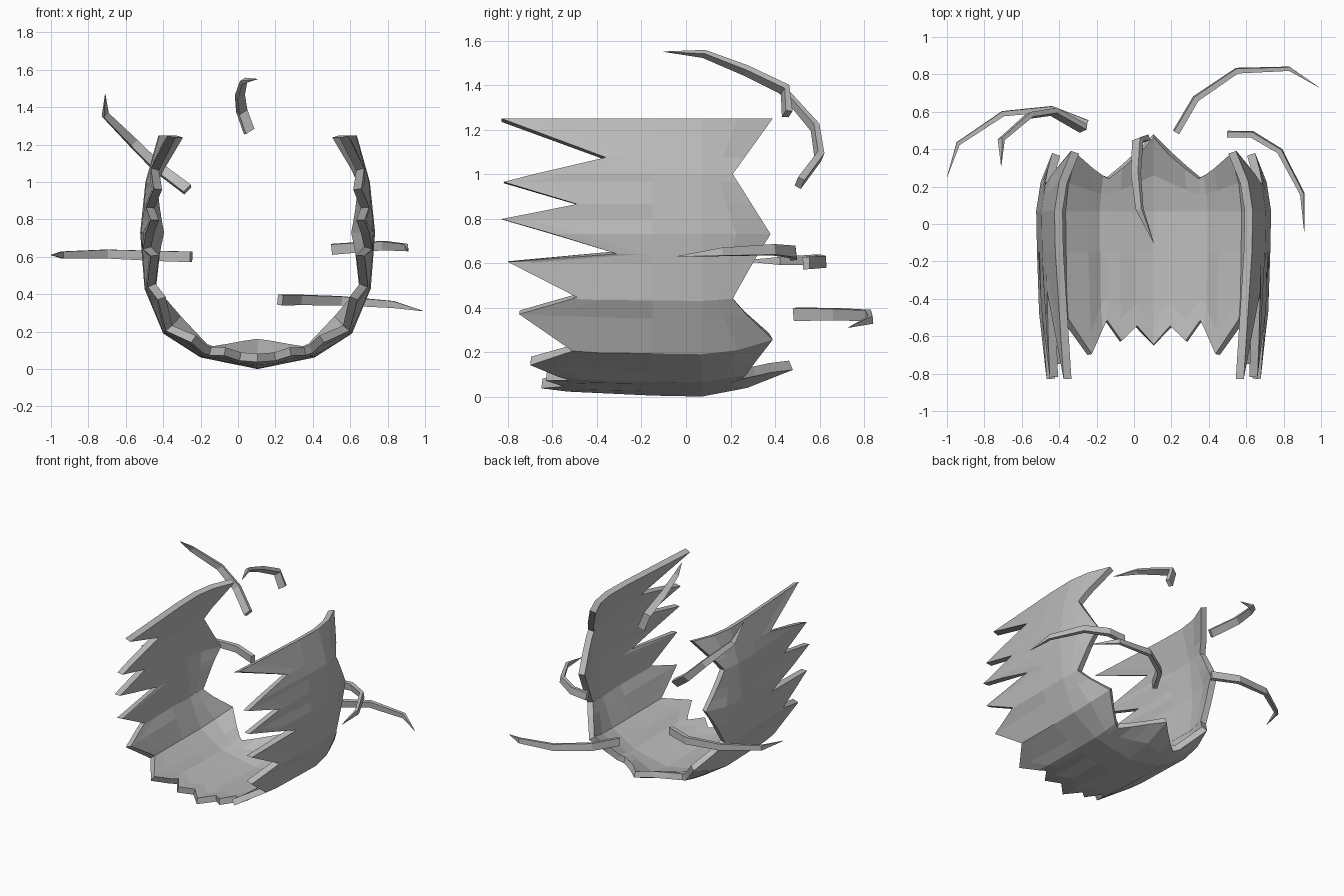
import bpy
import bmesh
from mathutils import Vector

cube = bpy.data.objects.get("Cube")
if cube:
    bpy.data.objects.remove(cube)

grey = bpy.data.materials.new("plain grey")
grey.use_nodes = True
COLOR = (0.5, 0.5, 0.5, 1)
grey.diffuse_color = COLOR
grey.node_tree.nodes["Principled BSDF"].inputs["Base Color"].default_value = COLOR

CENTRE_X = 0.105
# Half cross-section of the shell, from the keel up to the rim
PROFILE = [(0, 0), (.305, .062), (.505, .19), (.605, .43), (.628, .73), (.6, 1), (.53, 1.25)]
# Teeth: (position along the profile, y)
FRONT = [(0, -.65), (.33, -.55), (.62, -.63), (.87, -.52), (1.35, -.7), (2, -.51),
         (2.65, -.75), (3.03, -.49), (3.55, -.8), (3.7, -.31), (4.25, -.83),
         (4.5, -.49), (4.87, -.82), (5.3, -.36), (6, -.83)]
BACK = [(0, .48), (.85, .25), (2, .39), (3, .21), (4, .38), (5, .21), (6, .39)]
# How far the shell curls inward at each y
INSET = [(-.85, .05), (-.65, .037), (-.43, .01), (.07, 0), (.25, .028), (.39, .09), (.48, .12)]


def interpolate(table, t):
    for (a, va), (b, vb) in zip(table, table[1:]):
        if t <= b:
            return va + (vb - va) * (t - a) / (b - a)
    return table[-1][1]


def shell_point(s, y, side):
    i = min(int(s), len(PROFILE) - 2)
    p = Vector(PROFILE[i]).lerp(Vector(PROFILE[i + 1]), s - i)
    inward = (Vector((0, max(.73, p.y))) - p).normalized()
    p += inward * interpolate(INSET, y)
    return (CENTRE_X + side * p.x, y, p.y)


def add_object(name, bm):
    mesh = bpy.data.meshes.new(name)
    bm.to_mesh(mesh)
    bm.free()
    mesh.materials.append(grey)
    obj = bpy.data.objects.new(name, mesh)
    bpy.context.collection.objects.link(obj)
    return obj


def build_shell():
    bm = bmesh.new()
    stations = sorted({s for s, y in FRONT} | {s for s, y in BACK} | set(range(7)))
    signed = [(s, -1) for s in reversed(stations)] + [(s, 1) for s in stations[1:]]
    columns = []
    for s, side in signed:
        front, back = interpolate(FRONT, s), interpolate(BACK, s)
        rows = [front, min(front + .12, -.2), -.15, .07, (back + .07) / 2, back]
        columns.append([bm.verts.new(shell_point(s, y, side)) for y in rows])
    for a, b in zip(columns, columns[1:]):
        for j in range(len(a) - 1):
            bm.faces.new((a[j], a[j + 1], b[j + 1], b[j]))
    shell = add_object("ribbed_shell", bm)
    solid = shell.modifiers.new("thickness", "SOLIDIFY")
    solid.thickness = .045
    solid.offset = -1


def build_spike(name, path):
    # Four-sided tapering hook swept along the path
    pts = [Vector(p) for p in path]
    wide = (pts[2] - pts[0]).cross(pts[4] - pts[2]).normalized()
    bm = bmesh.new()
    rings = []
    for i, p in enumerate(pts):
        along = (pts[min(i + 1, 4)] - pts[max(i - 1, 0)]).normalized()
        flat = along.cross(wide).normalized()
        k = (1, .95, .85, .65, .04)[i]
        rings.append([bm.verts.new(p + wide * u * .028 * k + flat * v * .016 * k)
                      for u, v in ((1, 1), (1, -1), (-1, -1), (-1, 1))])
    for a, b in zip(rings, rings[1:]):
        for j in range(4):
            bm.faces.new((a[j], a[j - 1], b[j - 1], b[j]))
    bm.faces.new(rings[0])
    bm.faces.new(rings[-1])
    bmesh.ops.recalc_face_normals(bm, faces=bm.faces)
    add_object(name, bm)


build_shell()
SPIKES = {
    "top_spike": [(.06, .455, 1.27), (.02, .445, 1.38), (.01, .27, 1.465), (.03, .08, 1.54), (.105, -.1, 1.55)],
    "upper_right_spike": [(-.27, .51, .96), (-.43, .6, 1.08), (-.56, .58, 1.21), (-.71, .45, 1.36), (-.71, .31, 1.47)],
    "lower_right_spike": [(-.25, .54, .6), (-.44, .615, .605), (-.7, .59, .615), (-.94, .43, .61), (-1, .25, .61)],
    "upper_left_spike": [(.5, .48, .64), (.63, .48, .65), (.78, .39, .66), (.9, .16, .65), (.91, -.04, .63)],
    "lower_left_spike": [(.225, .49, .37), (.33, .67, .37), (.55, .82, .365), (.83, .83, .345), (.99, .73, .31)],
}
for spike_name, spike_path in SPIKES.items():
    build_spike(spike_name, spike_path)
